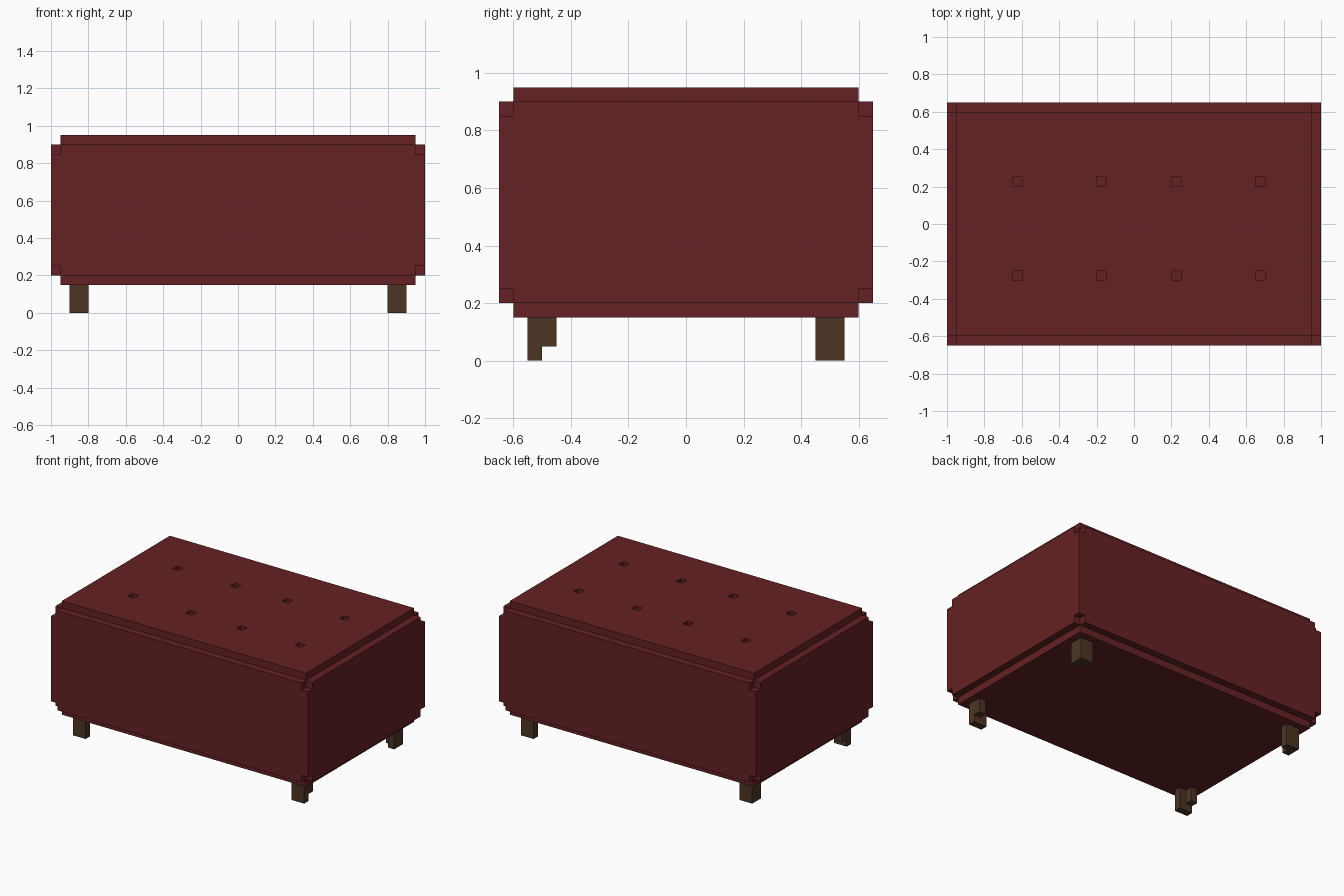
import bpy
import bmesh

if "Cube" in bpy.data.objects:
    bpy.data.objects.remove(bpy.data.objects["Cube"], do_unlink=True)


def material(name, rgb):
    m = bpy.data.materials.new(name)
    m.use_nodes = True
    m.diffuse_color = (*rgb, 1)
    m.node_tree.nodes["Principled BSDF"].inputs["Base Color"].default_value = (*rgb, 1)
    return m


def block_solid(name, xs, ys, zs, filled, mat):
    """Closed skin around the grid cells whose centre passes filled(x, y, z)."""
    lines = (xs, ys, zs)
    size = [len(a) - 1 for a in lines]

    def is_full(c):
        if any(c[i] < 0 or c[i] >= size[i] for i in range(3)):
            return False
        return filled(*[(lines[i][c[i]] + lines[i][c[i] + 1]) / 2 for i in range(3)])

    bm = bmesh.new()
    verts = {}

    def vert(c):
        if c not in verts:
            verts[c] = bm.verts.new([lines[i][c[i]] for i in range(3)])
        return verts[c]

    cells = [(i, j, k) for i in range(size[0]) for j in range(size[1]) for k in range(size[2])]
    for c in filter(is_full, cells):
        for axis in range(3):
            u, v = (axis + 1) % 3, (axis + 2) % 3
            for side in (0, 1):
                n = list(c)
                n[axis] += 1 if side else -1
                if is_full(n):
                    continue
                ring = []
                for du, dv in ((0, 0), (1, 0), (1, 1), (0, 1)):
                    p = list(c)
                    p[axis] += side
                    p[u] += du
                    p[v] += dv
                    ring.append(vert(tuple(p)))
                bm.faces.new(ring if side else ring[::-1])
    me = bpy.data.meshes.new(name)
    bm.to_mesh(me)
    bm.free()
    me.materials.append(mat)
    ob = bpy.data.objects.new(name, me)
    bpy.context.collection.objects.link(ob)
    return ob


red = material("dark red fabric", (0.130, 0.0155, 0.0170))
wood = material("dark brown wood", (0.072, 0.036, 0.0170))

# Upholstered body: stepped edges, notched corners, tufting holes in the top
S = 0.05
HOLE_X = (-0.65, -0.20, 0.20, 0.65)
HOLE_Y = (-0.30, 0.20)


def in_hole(x, y):
    return any(h < x < h + S for h in HOLE_X) and any(h < y < h + S for h in HOLE_Y)


def body_filled(x, y, z):
    outer_x, outer_y = abs(x) > 0.95, abs(y) > 0.60
    if z > 0.90 or z < 0.20:
        return not (outer_x or outer_y or (z > 0.90 and in_hole(x, y)))
    if z > 0.85 or z < 0.25:
        return not (outer_x and outer_y)
    return True


body_xs = sorted([-1, -0.95, 0.95, 1] + [h + d for h in HOLE_X for d in (0, S)])
body_ys = sorted([-0.65, -0.60, 0.60, 0.65] + [h + d for h in HOLE_Y for d in (0, S)])
block_solid("upholstered_body", body_xs, body_ys,
            [0.15, 0.20, 0.25, 0.85, 0.90, 0.95], body_filled, red)


# L-shaped corner legs; the front pair have a shorter rear arm
def leg_filled(x, y, z):
    if abs(x) < 0.85 and abs(y) < 0.50:
        return False
    return not (-0.50 < y < 0 and z < 0.05)


for depth, sy in (("front", -1), ("back", 1)):
    for side, sx in (("left", 1), ("right", -1)):
        block_solid(f"{depth}_{side}_leg",
                    sorted(sx * a for a in (0.80, 0.85, 0.90)),
                    sorted(sy * a for a in (0.45, 0.50, 0.55)),
                    [0, 0.05, 0.15], leg_filled, wood)
